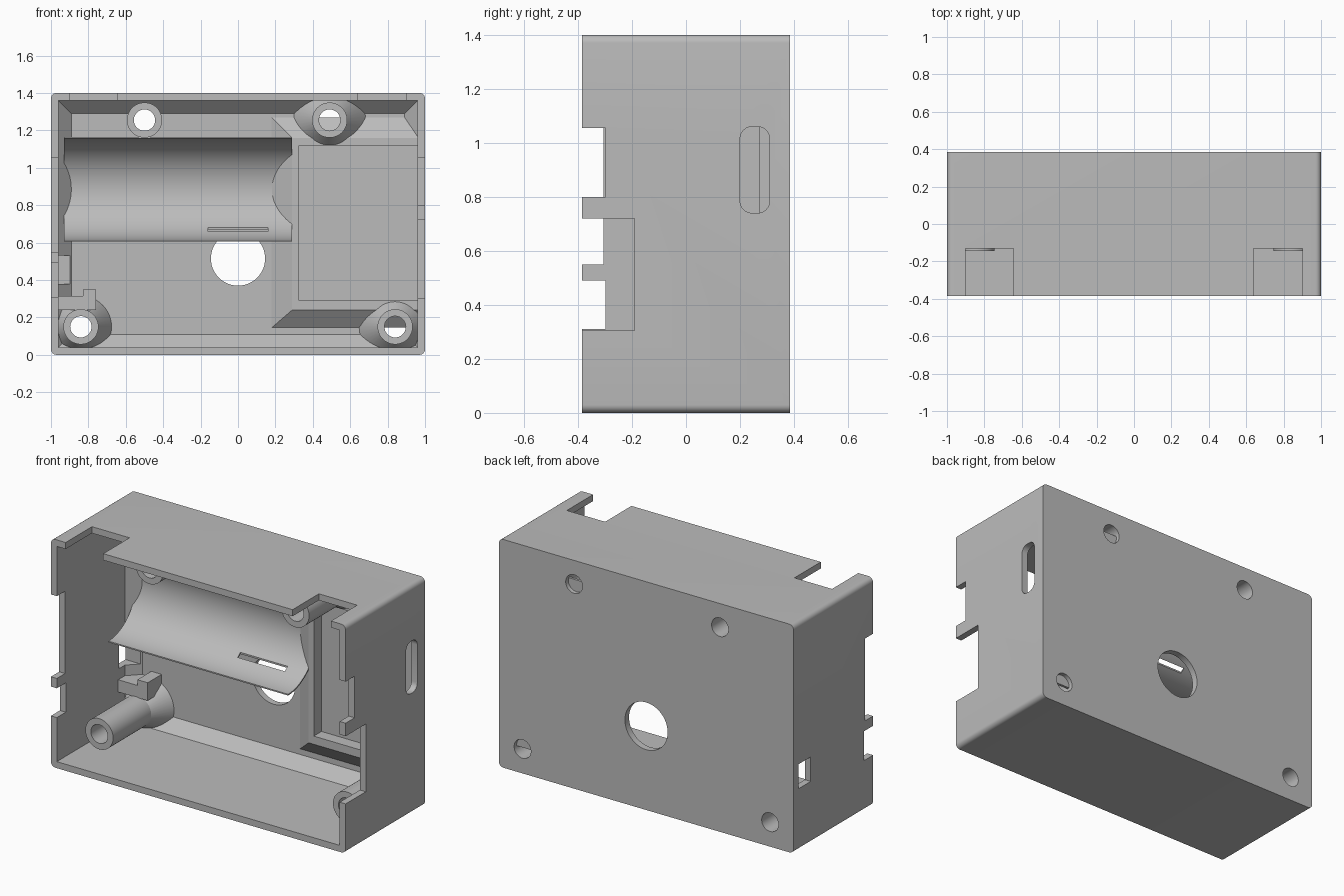
import bpy, bmesh, math
from mathutils import Matrix, Vector

if "Cube" in bpy.data.objects:
    bpy.data.objects.remove(bpy.data.objects["Cube"])

grey = bpy.data.materials.new("light_grey_plastic")
grey.use_nodes = True
grey.diffuse_color = (0.5, 0.5, 0.5, 1)
grey.node_tree.nodes["Principled BSDF"].inputs["Base Color"].default_value = (0.5, 0.5, 0.5, 1)

FLOOR = 0.345    # inner face of the back wall
FRONT = -0.385
BACK = 0.385


def finish(name, bm):
    bmesh.ops.recalc_face_normals(bm, faces=bm.faces)
    mesh = bpy.data.meshes.new(name)
    bm.to_mesh(mesh)
    bm.free()
    mesh.materials.append(grey)
    ob = bpy.data.objects.new(name, mesh)
    bpy.context.collection.objects.link(ob)
    return ob


def loft(name, rings):
    """Closed solid through matching rings of points."""
    bm = bmesh.new()
    loops = [[bm.verts.new(p) for p in ring] for ring in rings]
    n = len(loops[0])
    for a, b in zip(loops, loops[1:]):
        for i in range(n):
            j = (i + 1) % n
            bm.faces.new((a[i], a[j], b[j], b[i]))
    bm.faces.new(loops[0])
    bm.faces.new(loops[-1])
    return finish(name, bm)


def rect(x0, x1, z0, z1, y):
    return [(x0, y, z0), (x1, y, z0), (x1, y, z1), (x0, y, z1)]


def box(name, x0, x1, y0, y1, z0, z1, round_axis=None, radius=0.03):
    """Box, with the edges along one axis optionally rounded."""
    ob = loft(name, [rect(x0, x1, z0, z1, y0), rect(x0, x1, z0, z1, y1)])
    if round_axis is not None:
        bm = bmesh.new()
        bm.from_mesh(ob.data)
        edges = [e for e in bm.edges
                 if abs((e.verts[0].co - e.verts[1].co).normalized()[round_axis]) > 0.9]
        bmesh.ops.bevel(bm, geom=edges, offset=radius, segments=6, profile=0.5, affect='EDGES')
        bm.to_mesh(ob.data)
        bm.free()
    return ob


def cone(name, x, z, y0, y1, r0, r1):
    """Round solid along y."""
    def ring(y, r):
        return [(x + r * math.cos(a), y, z + r * math.sin(a))
                for a in (math.tau * i / 48 for i in range(48))]
    return loft(name, [ring(y0, r0), ring(y1, r1)])


def boolean(target, tools, operation='DIFFERENCE'):
    bpy.context.view_layer.objects.active = target
    for tool in tools:
        mod = target.modifiers.new("cut", 'BOOLEAN')
        mod.object = tool
        mod.operation = operation
        mod.solver = 'EXACT'
        bpy.ops.object.modifier_apply(modifier=mod.name)
        bpy.data.objects.remove(tool)


def pocket():
    return box("pocket_cutter", 0.325, 0.96, -0.2, FLOOR, 0.29, 1.12)


# Case: rounded block hollowed from the front, with sloped edges around the floor
case = box("case", -1, 1, FRONT, BACK, 0, 1.4, round_axis=1)
cavity = loft("cavity_cutter", [rect(-0.96, 0.96, 0.04, 1.36, -0.5),
                                rect(-0.96, 0.96, 0.04, 1.36, 0.275),
                                rect(-0.89, 0.89, 0.11, 1.29, FLOOR)])
cutters = [cavity, pocket(), cone("center_hole_cutter", 0, 0.515, 0.3, 0.5, 0.145, 0.145)]
# Rim notches: top pair, left wall pair, right wall pair
for x0, x1 in ((-0.9, -0.645), (0.64, 0.9)):
    cutters.append(box("notch", x0, x1, -0.5, -0.13, 1.3, 1.5))
for x0, x1, depth, z0, z1 in ((0.94, 1.1, -0.298, 0.8, 1.055), (0.94, 1.1, -0.19, 0.305, 0.72),
                              (-1.1, -0.94, -0.305, 0.55, 1.055), (-1.1, -0.94, -0.298, 0.31, 0.49)):
    cutters.append(box("notch", x0, x1, -0.5, depth, z0, z1))
# Side openings
cutters.append(box("slot", 0.9, 1.1, 0.2, 0.31, 0.74, 1.06, round_axis=0, radius=0.045))
cutters.append(box("window", -1.1, -0.8, 0.22, 0.337, 0.38, 0.53))
boolean(case, cutters)

# Raised frame with sloped flanks around the pocket
frame = loft("pocket_frame", [rect(0.29, 0.97, 0.24, 1.16, 0.27),
                              rect(0.18, 0.97, 0.145, 1.27, FLOOR),
                              rect(0.18, 0.97, 0.145, 1.27, 0.36)])
boolean(frame, [box("pocket_cutter", 0.325, 1.1, -0.2, 0.4, 0.29, 1.12)])

# Screw bosses, flared at the foot where there is room
parts = [case, frame]
for name, x, z, flare in (("lower_right_boss", -0.84, 0.15, 0.17), ("lower_left_boss", 0.84, 0.15, 0.2),
                          ("upper_right_boss", -0.5, 1.255, 0), ("upper_left_boss", 0.49, 1.255, 0.2)):
    def drill():
        return cone("drill", x, z, -0.5, 0.5, 0.057, 0.057)
    boss = cone(name, x, z, -0.145, 0.36, 0.094, 0.094)
    boolean(boss, [drill()])
    boolean(case, [drill()])
    parts.append(boss)
    if flare:
        foot = cone(name + "_flare", x, z, 0.2, 0.355, 0.08, flare)
        boolean(foot, [box("trim", -0.97, 0.97, -0.3, 0.37, 0.03, 1.37)], 'INTERSECT')
        boolean(foot, [drill()])
        if x > 0:
            boolean(foot, [pocket()])
        parts.append(foot)

# Half-round cradle with a thin strap slot
def arc(x):
    angles = [math.pi * (i / 40 - 0.5) for i in range(41)]
    pts = [(0.28, a) for a in angles] + [(0.272, a) for a in reversed(angles)]
    return [(x, 0.072 + r * math.cos(a), 0.885 + r * math.sin(a)) for r, a in pts]


cradle = loft("cradle", [arc(-0.93), arc(0.29)])
boolean(cradle, [box("strap_slot", -0.16, 0.16, 0.225, 0.252, 0.6, 0.72)])
parts.append(cradle)

# Stepped support beside the small window
profile = [(-0.97, 0.24), (-0.76, 0.24), (-0.76, 0.35), (-0.83, 0.35), (-0.83, 0.315), (-0.97, 0.315)]
parts.append(loft("connector_support", [[(x, y, z) for x, z in profile] for y in (0.21, 0.35)]))

bpy.ops.object.select_all(action='DESELECT')
for ob in parts:
    ob.select_set(True)
bpy.context.view_layer.objects.active = case
bpy.ops.object.shade_smooth_by_angle(angle=math.radians(30))
